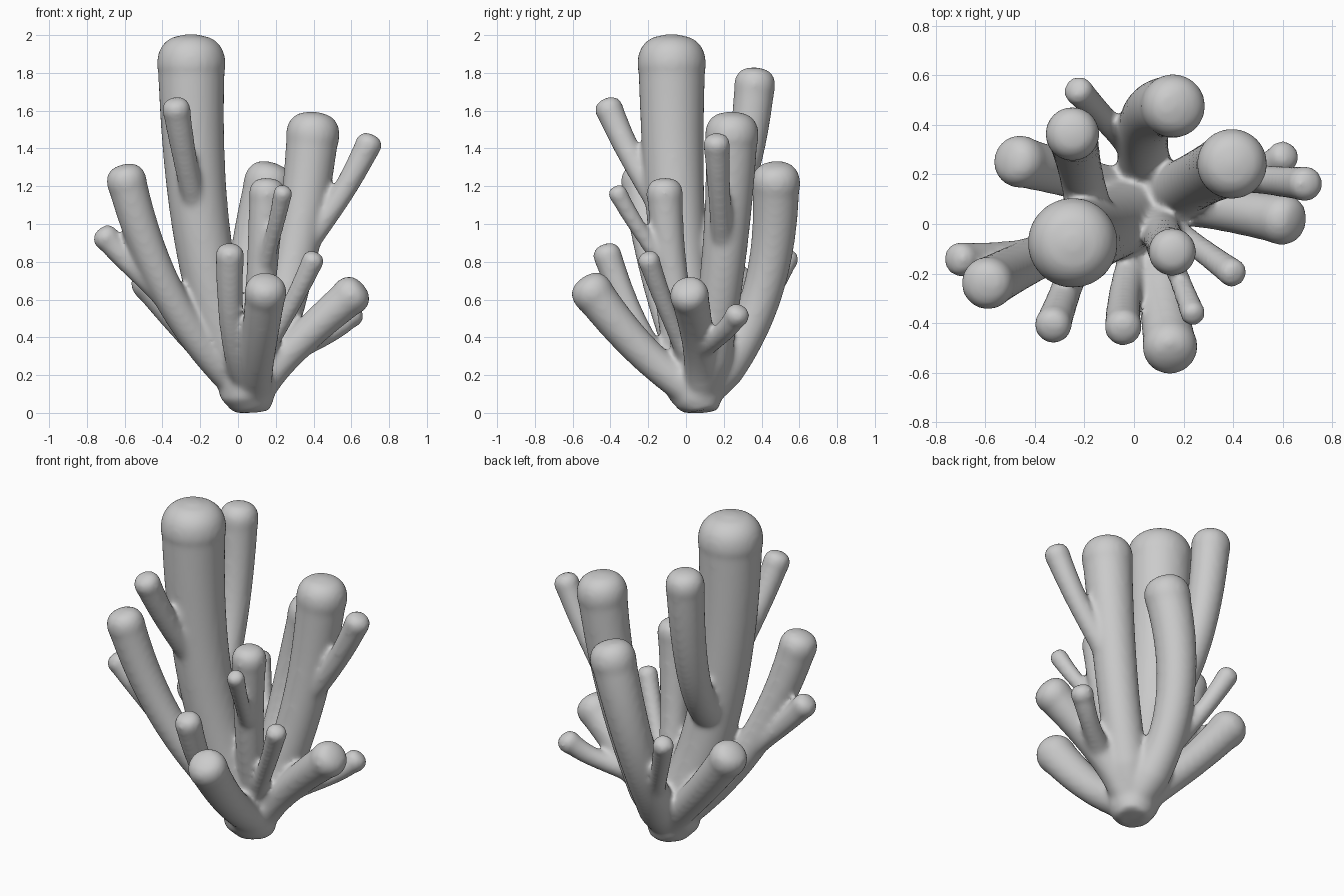
import bpy, bmesh, math
from mathutils import Vector

if "Cube" in bpy.data.objects:
    bpy.data.objects.remove(bpy.data.objects["Cube"])

SIDES = 28
ROOT = Vector((0.08, 0.08, 0.1))


def bezier(s, c, e, t):
    return s * (1 - t) ** 2 + c * 2 * t * (1 - t) + e * t * t


def add_tube(bm, path):
    """Closed tube through (centre, radius) pairs, blunt rounded tip at the end."""
    tip, r_tip = path[-1]
    cap = r_tip * 0.95
    end_dir = (tip - path[-2][0]).normalized()
    rings = [q for q in path if (q[0] - tip).length > cap * 1.1]
    for k in range(11):
        t = k / 10 * 0.996
        rings.append((tip - end_dir * cap * (1 - t), r_tip * (1 - t ** 2.5) ** (1 / 2.5)))
    loops = []
    for i, (c, r) in enumerate(rings):
        d = (rings[min(i + 1, len(rings) - 1)][0] - rings[max(i - 1, 0)][0]).normalized()
        u = (Vector((1, 0, 0)) - d * d.x).normalized()
        v = d.cross(u)
        ring = []
        for s in range(SIDES):
            a = 2 * math.pi * s / SIDES
            co = c + (u * math.cos(a) + v * math.sin(a)) * r
            co.z = max(co.z, 0)
            ring.append(bm.verts.new(co))
        loops.append(ring)
    for a, b in zip(loops, loops[1:]):
        for s in range(SIDES):
            n = (s + 1) % SIDES
            bm.faces.new((a[s], a[n], b[n], b[s]))
    bm.faces.new(loops[0][::-1])
    bm.faces.new(loops[-1])


def add_branch(bm, s, c, e, r):
    """Curved branch that widens toward its tip and flares a little near its root."""
    path = []
    for i in range(41):
        t = i / 40
        rad = r * 1.02 * (0.76 + 0.24 * t * t) + 0.03 * (1 - t) ** 6
        k = min(1, t / 0.15)
        path.append((bezier(s, c, e, t), min(rad, 0.085) * (1 - k) + rad * k))
    add_tube(bm, path)


# stems from the root: bend point, tip, tip radius
stems = {
    "tall": ((-0.27, -0.085, 0.66), (-0.245, -0.075, 2.005), 0.179),
    "right": ((0.34, 0.23, 0.72), (0.405, 0.245, 1.595), 0.14),
    "back": ((-0.05, 0.52, 0.52), (0.19, 0.47, 1.325), 0.127),
    "middle": ((0.12, -0.1, 0.63), (0.16, -0.115, 1.245), 0.096),
    "left": ((-0.42, -0.14, 0.46), (-0.61, -0.25, 1.315), 0.105),
    "low_left": ((-0.185, 0.185, 0.32), (-0.515, 0.265, 0.765), 0.105),
    "low_right": ((0.275, 0.085, 0.36), (0.665, 0.005, 0.675), 0.103),
    "low_front": ((0.095, -0.21, 0.23), (0.155, -0.55, 0.715), 0.11),
    "front": ((-0.06, -0.225, 0.22), (-0.042, -0.435, 0.895), 0.075),
}
# side shoots: parent stem, place along it, tip, tip radius, bend
shoots = [
    ("tall", 0.46, (-0.25, 0.37, 1.83), 0.108, 0.36),
    ("tall", 0.56, (-0.335, -0.43, 1.665), 0.075, 0.08),
    ("left", 0.5, (-0.735, -0.145, 0.975), 0.07, 0.06),
    ("right", 0.53, (0.715, 0.16, 1.475), 0.071, 0.09),
    ("low_right", 0.45, (0.63, 0.29, 0.56), 0.065, 0.2),
    ("middle", 0.15, (0.415, -0.21, 0.85), 0.059, 0.06),
    ("middle", 0.57, (0.245, -0.38, 1.2), 0.052, 0.06),
    ("back", 0.22, (-0.24, 0.555, 0.86), 0.06, 0.06),
]

bm = bmesh.new()
# foot: flat underside, widening into the stems
foot = [(0.09, 0.0, 0.08), (0.08, 0.05, 0.12), (0.045, 0.13, 0.15), (0.04, 0.3, 0.15)]
add_tube(bm, [(Vector((x, x, z)), r) for x, z, r in foot])
for bend, tip, r in stems.values():
    add_branch(bm, ROOT, Vector(bend), Vector(tip), r)
for parent, t, tip, r, b in shoots:
    s = bezier(ROOT, *map(Vector, stems[parent][:2]), t)
    e = Vector(tip)
    c = Vector(s[i] + (e[i] - s[i]) * (0.5 + (b if i < 2 else -b)) for i in range(3))
    add_branch(bm, s, c, e, r)
bmesh.ops.recalc_face_normals(bm, faces=bm.faces)
mesh = bpy.data.meshes.new("coral_branches")
bm.to_mesh(mesh)
bm.free()
coral = bpy.data.objects.new("coral_branches", mesh)
bpy.context.collection.objects.link(coral)

# fuse the tubes into one skin and soften the joints
fuse = coral.modifiers.new("fuse", 'REMESH')
fuse.mode = 'VOXEL'
fuse.voxel_size = 0.014
fuse.use_smooth_shade = True
soften = coral.modifiers.new("soften", 'SMOOTH')
soften.factor = 0.5
soften.iterations = 14
